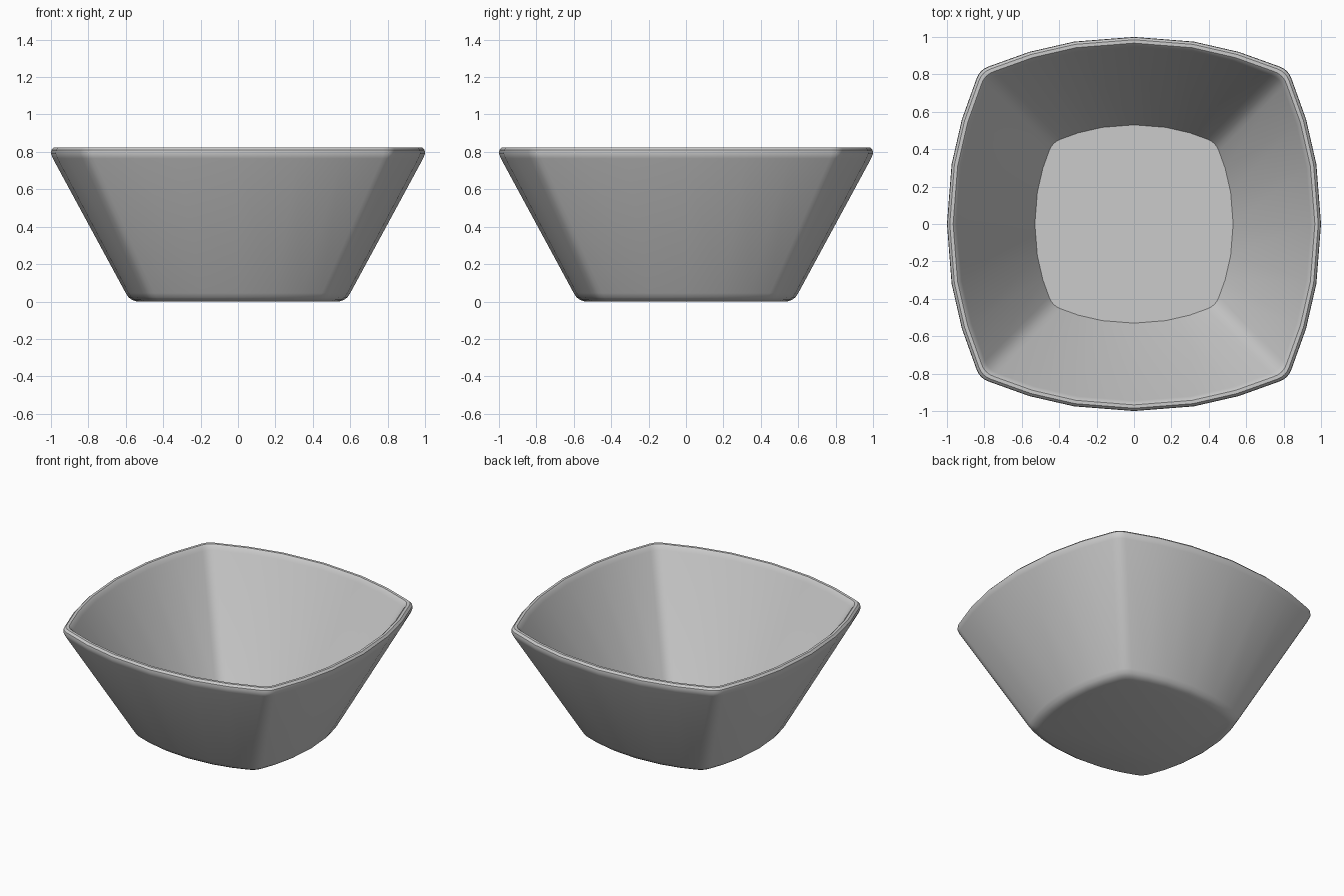
import bpy
import bmesh
from mathutils import Vector

cube = bpy.data.objects.get("Cube")
if cube:
    bpy.data.objects.remove(cube, do_unlink=True)

# Plain grey glaze
glaze = bpy.data.materials.new("grey_glaze")
glaze.use_nodes = True
GREY = (0.6, 0.6, 0.6, 1)
glaze.diffuse_color = GREY
glaze.node_tree.nodes["Principled BSDF"].inputs["Base Color"].default_value = GREY

# One bulging side of the square outline, ending at the corner apex
SIDE = [(-0.56, 0.92), (-0.32, 0.975), (0, 1), (0.32, 0.975), (0.56, 0.92)]
APEX = Vector((0.825, 0.825))


def outline(size, fillet=0.05, steps=4):
    """Rounded square of the given half width, with filleted corners."""
    side = [Vector(p) * size for p in SIDE]
    apex = APEX * size
    start = apex + (side[-1] - apex).normalized() * fillet
    end = Vector((start.y, start.x))
    for i in range(steps + 1):
        t = i / steps
        side.append(start * (1 - t) ** 2 + apex * 2 * t * (1 - t) + end * t * t)
    points = []
    for _ in range(4):
        points += side
        side = [Vector((p.y, -p.x)) for p in side]
    return points


# Wall section as (half width, height): base, outer wall, rim, inner wall, floor
SECTION = [(0.54, 0), (0.565, 0.008), (0.585, 0.022), (0.6, 0.045),
           (0.99, 0.765), (1, 0.79), (0.998, 0.81), (0.985, 0.824),
           (0.967, 0.824), (0.955, 0.812), (0.945, 0.79),
           (0.53, 0.035)]

bm = bmesh.new()
rings = [[bm.verts.new((p.x, p.y, z)) for p in outline(w)] for w, z in SECTION]
for low, high in zip(rings, rings[1:]):
    for i in range(len(low)):
        j = (i + 1) % len(low)
        bm.faces.new((low[i], low[j], high[j], high[i]))
bm.faces.new(rings[0])
bm.faces.new(rings[-1])
bmesh.ops.recalc_face_normals(bm, faces=bm.faces)

mesh = bpy.data.meshes.new("bowl")
bm.to_mesh(mesh)
bm.free()
mesh.materials.append(glaze)
bowl = bpy.data.objects.new("bowl", mesh)
bpy.context.collection.objects.link(bowl)
bpy.context.view_layer.objects.active = bowl
bowl.select_set(True)
bpy.ops.object.shade_smooth_by_angle(angle=0.6)
